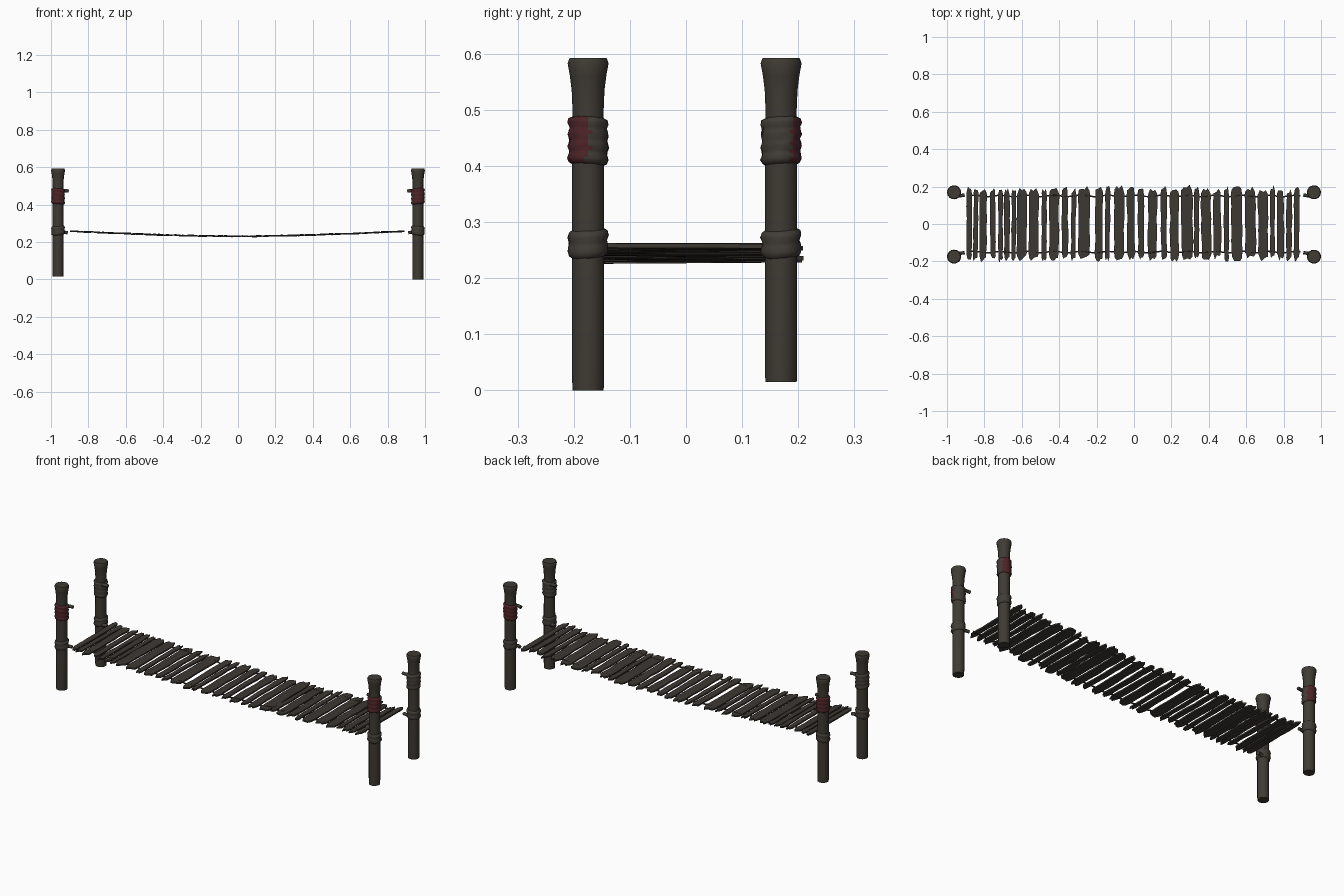
import bpy, bmesh, math, random
from mathutils import Vector, Matrix

if "Cube" in bpy.data.objects:
    bpy.data.objects.remove(bpy.data.objects["Cube"])

random.seed(7)

def material(name, rgb):
    m = bpy.data.materials.new(name)
    m.diffuse_color = (*rgb, 1)
    m.use_nodes = True
    m.node_tree.nodes["Principled BSDF"].inputs["Base Color"].default_value = m.diffuse_color
    return m

WOOD = material("dark weathered wood", (0.050, 0.043, 0.034))
PLANK = material("plank wood", (0.046, 0.040, 0.033))
ROPE = material("rope", (0.052, 0.045, 0.037))
RED = material("dull red cloth", (0.075, 0.017, 0.020))

def finish(name, bm, mats, smooth=False):
    bmesh.ops.recalc_face_normals(bm, faces=bm.faces[:])
    me = bpy.data.meshes.new(name)
    bm.to_mesh(me)
    bm.free()
    for m in mats:
        me.materials.append(m)
    ob = bpy.data.objects.new(name, me)
    bpy.context.collection.objects.link(ob)
    if smooth:
        for p in me.polygons:
            p.use_smooth = len(p.vertices) <= 4
    return ob

def lathe(bm, profile, sides, centre, jitter=0.0, tilt=(0, 0), cap=True):
    rings = []
    for r, z in profile:
        ring = []
        for i in range(sides):
            a = 2 * math.pi * i / sides
            rr = r + random.uniform(-jitter, jitter)
            dx, dy = rr * math.cos(a), rr * math.sin(a)
            dz = tilt[0] * dx + tilt[1] * dy
            ring.append(bm.verts.new((centre[0] + dx, centre[1] + dy, z + dz)))
        rings.append(ring)
    for a, b in zip(rings, rings[1:]):
        for i in range(sides):
            j = (i + 1) % sides
            bm.faces.new((a[i], a[j], b[j], b[i]))
    if cap:
        bm.faces.new(rings[0])
        bm.faces.new(rings[-1])

def tube(bm, pts, r, sides=6):
    pts = [Vector(p) for p in pts]
    rings = []
    for k, p in enumerate(pts):
        d = (pts[min(k + 1, len(pts) - 1)] - pts[max(k - 1, 0)]).normalized()
        u = d.cross(Vector((0.1, 0.2, 1))).normalized()
        v = d.cross(u)
        rings.append([bm.verts.new(p + r * (math.cos(t) * u + math.sin(t) * v))
                      for t in [2 * math.pi * i / sides for i in range(sides)]])
    for a, b in zip(rings, rings[1:]):
        for i in range(sides):
            j = (i + 1) % sides
            bm.faces.new((a[i], a[j], b[j], b[i]))
    bm.faces.new(rings[0])
    bm.faces.new(rings[-1])

def coils(z0, z1, n, r):
    """Profile of n bulging rope or cloth turns."""
    h = (z1 - z0) / n
    prof = [(0.028, z0)]
    for k in range(n):
        z = z0 + k * h
        prof += [(r - 0.003, z + 0.15 * h), (r, z + 0.5 * h), (r - 0.002, z + 0.85 * h)]
    return prof + [(0.028, z1)]

# Corner posts with flared heads, rope and cloth wraps, and tied stubs
for sx, side in ((-1, "left"), (1, "right")):
    for sy, end in ((-1, "front"), (1, "back")):
        c = (0.962 * sx, 0.1725 * sy + (-0.002 if sy < 0 else -0.003))
        tag = f"{end}_{side}"
        drop = -0.015 if (sx > 0 and sy < 0) else 0.0
        bm = bmesh.new()
        lathe(bm, [(0.0285, 0.015 + drop), (0.0295, 0.03), (0.0295, 0.30), (0.0285, 0.50),
                   (0.030, 0.535), (0.0335, 0.562), (0.0375, 0.583), (0.034, 0.592)], 14, c)
        finish("post_" + tag, bm, [WOOD], True)

        bm = bmesh.new()
        lathe(bm, coils(0.237, 0.287, 2, 0.0365), 16, c, 0.0012, (-0.08 * sx, 0.06))
        finish("lower_rope_wrap_" + tag, bm, [ROPE], True)

        bm = bmesh.new()
        lathe(bm, coils(0.402, 0.486, 4, 0.0365), 28, c, 0.0014, (0.08 * sx, 0.05 * sy))
        bm.normal_update()
        # Red cloth stain on the outward side, with a ragged edge
        d = Vector((-0.3 * sy, sy, 0)).normalized()
        for f in bm.faces:
            o = f.calc_center_median() - Vector((c[0], c[1], 0))
            o.z = 0
            if len(f.verts) == 4 and o.length and o.normalized().dot(d) > 0.3 + random.uniform(-0.15, 0.15):
                f.material_index = 1
        finish("upper_cloth_wrap_" + tag, bm, [ROPE, RED], True)

        bm = bmesh.new()
        for z, reach in ((0.473, 0.906), (0.25, 0.912)):
            y = c[1] - sy * 0.018
            tube(bm, [(sx * 0.945, y, z - 0.003), (sx * 0.925, y, z + 0.002),
                      (sx * reach, y + 0.003, z)], 0.009, 8)
        finish("rope_stubs_" + tag, bm, [ROPE], True)

# Sagging deck of uneven planks: left and right edge of each (hundredths of a unit)
EDGES = [-89.5, -86.6, -86.1, -83.3, -82.7, -78.7, -77, -73.9, -72.7, -70, -69.4, -66.4,
         -65.5, -63, -62.6, -57.3, -56.3, -51, -49.6, -46.5, -45.4, -40.1, -38.6, -35.2,
         -33.7, -31, -29.9, -23.5, -20.9, -16.6, -15.5, -12.8, -10.7, -5.3, -3.7, 0.5,
         2.1, 5.4, 7.5, 12.3, 14.4, 17.7, 19.2, 24.1, 25.1, 31.5, 32.1, 34.8, 35.8, 41.2,
         42.2, 46.5, 48.1, 50.8, 51.9, 57.8, 59.3, 65.2, 66.3, 71.7, 72.7, 75.4, 76.4,
         80.2, 81.3, 84.5, 85.5, 88.5]

def sag(x):
    return 0.231 + 0.027 * (abs(x) / 0.89) ** 1.6

def plank(bm, x0, x1):
    xc, w = (x0 + x1) / 2, (x1 - x0) / 2
    ends = [random.uniform(0.175, 0.198), random.uniform(0.175, 0.198)]
    out = []
    for s, e in ((-1, ends[0]), (1, ends[1])):
        # one long edge, then the splintered end it runs into
        for k in range(6):
            y = s * (-0.155 + 0.31 * k / 5)
            out.append((s * (w + random.uniform(-0.0035, 0.002)), y))
        out.append((s * w * 0.85, s * (e - random.uniform(0.005, 0.02))))
        out.append((s * w * random.uniform(0.35, 0.6), s * (e + random.uniform(0.0, 0.014))))
        out.append((s * w * random.uniform(-0.1, 0.1), s * (e - random.uniform(-0.004, 0.012))))
        out.append((-s * w * random.uniform(0.4, 0.6), s * (e + random.uniform(-0.012, 0.01))))
        out.append((-s * w * 0.9, s * (e - random.uniform(0.008, 0.02))))
    slope = (sag(xc + 0.02) - sag(xc - 0.02)) / 0.04
    roll, yaw = random.uniform(-0.008, 0.008), random.uniform(-0.012, 0.012)
    lift = random.uniform(-0.001, 0.001)
    half = 0.004
    rings = []
    for dz in (-half, half):
        rings.append([bm.verts.new((xc + x - yaw * y, y,
                                    sag(xc) + lift + slope * x + roll * y + dz)) for x, y in out])
    n = len(out)
    bm.faces.new(rings[0])
    bm.faces.new(rings[1])
    for i in range(n):
        j = (i + 1) % n
        bm.faces.new((rings[0][i], rings[0][j], rings[1][j], rings[1][i]))

bm = bmesh.new()
for a, b in zip(EDGES[::2], EDGES[1::2]):
    plank(bm, a / 100, b / 100)
finish("deck_planks", bm, [PLANK])

# Thin ropes threaded through the planks along both sides
for sy, end in ((-1, "front"), (1, "back")):
    bm = bmesh.new()
    pts = []
    for k in range(61):
        x = -0.895 + 1.785 * k / 60
        pts.append((x, sy * 0.15 + 0.004 * math.sin(k * 1.3), sag(x) + 0.002 * math.sin(k * 2.1)))
    tube(bm, pts, 0.004, 6)
    finish("deck_rope_" + end, bm, [ROPE], True)
